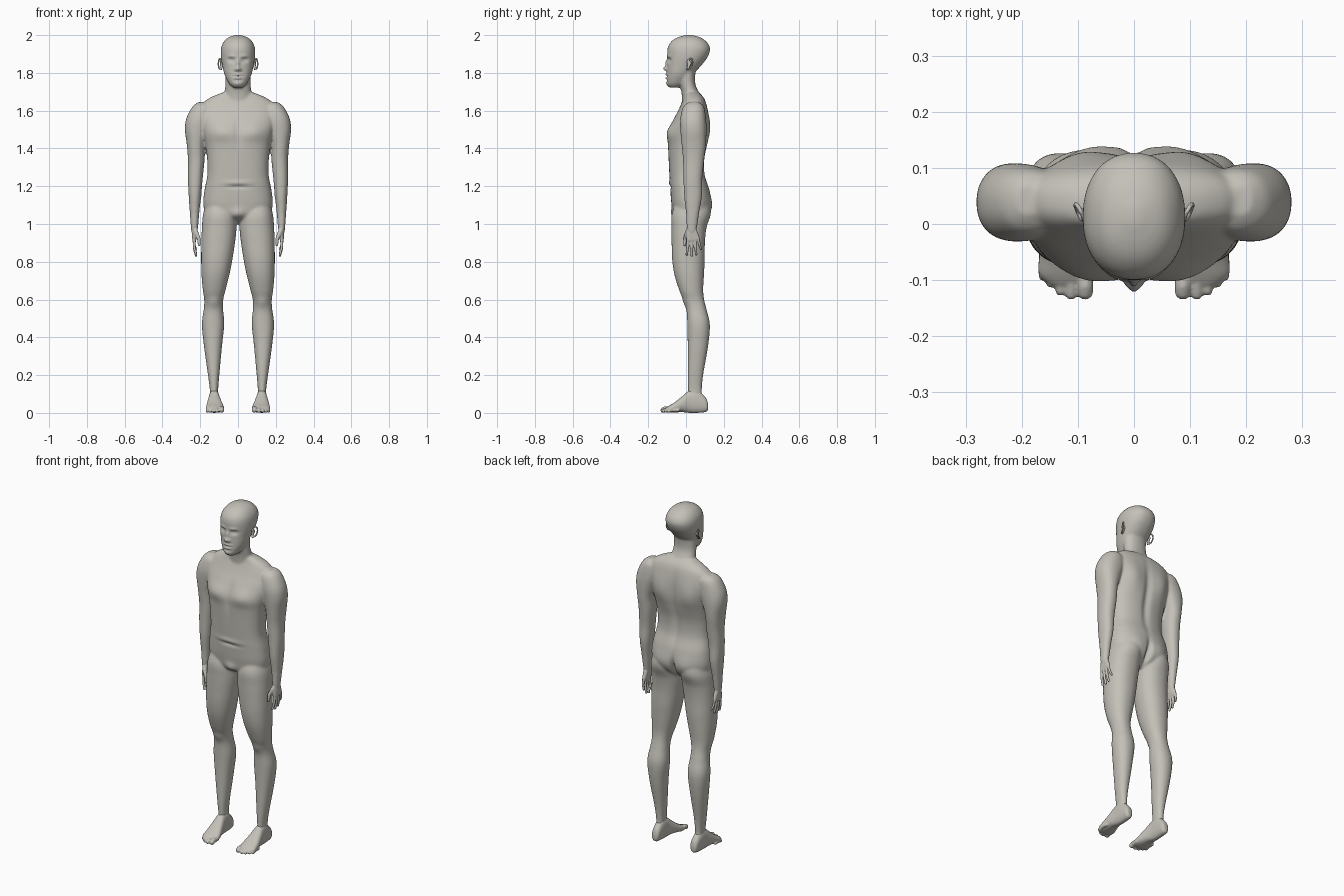
import bpy, bmesh, math
from mathutils import Vector, Matrix

skin = bpy.data.materials.new("warm_grey_skin")
skin.diffuse_color = (0.55, 0.53, 0.48, 1)


def spline(rows, steps=6):
    """Smoothly interpolate the rows of a section table."""
    out = []
    for i in range(len(rows) - 1):
        p0, p1 = rows[max(i - 1, 0)], rows[i]
        p2, p3 = rows[i + 1], rows[min(i + 2, len(rows) - 1)]
        for k in range(steps):
            t = k / steps
            out.append([0.5 * (2 * b + (c - a) * t + (2 * a - 5 * b + 4 * c - d) * t * t
                               + (3 * b - a - 3 * c + d) * t ** 3)
                        for a, b, c, d in zip(p0, p1, p2, p3)])
    return out + [list(rows[-1])]


def loft(bm, rows, side=1, power=2.2, along="z", n=48):
    """Closed skin over rounded sections: (position, x min, x max, b min, b max)."""
    rings = []
    for t, x0, x1, b0, b1 in spline(rows):
        ring = []
        for k in range(n):
            a = 2 * math.pi * k / n
            c, s = math.cos(a), math.sin(a)
            x = (x0 + x1) / 2 + (x1 - x0) / 2 * math.copysign(abs(c) ** (2 / power), c)
            b = (b0 + b1) / 2 + (b1 - b0) / 2 * math.copysign(abs(s) ** (2 / power), s)
            ring.append(bm.verts.new((side * x, b, t) if along == "z" else (side * x, t, b)))
        rings.append(ring)
    for r, q in zip(rings, rings[1:]):
        for k in range(n):
            bm.faces.new((r[k], r[(k + 1) % n], q[(k + 1) % n], q[k]))
    bm.faces.new(rings[0][::-1])
    bm.faces.new(rings[-1])


def hull(bm, balls, side=1):
    """Convex skin around balls (x, y, z, radius)."""
    tmp = bmesh.new()
    for x, y, z, r in balls:
        bmesh.ops.create_icosphere(tmp, subdivisions=3, radius=r,
                                   matrix=Matrix.Translation((side * x, y, z)))
    bmesh.ops.delete(tmp, geom=tmp.faces[:], context='FACES_ONLY')
    bmesh.ops.convex_hull(tmp, input=tmp.verts[:])
    bmesh.ops.delete(tmp, geom=[v for v in tmp.verts if not v.link_faces], context='VERTS')
    me = bpy.data.meshes.new("hull")
    tmp.to_mesh(me)
    tmp.free()
    bm.from_mesh(me)
    bpy.data.meshes.remove(me)


def digit(bm, balls, side):
    for a, b in zip(balls, balls[1:]):
        hull(bm, [a, b], side)


def finish(bm, name, voxel, smooth, bumps=()):
    """Fuse the pieces, relax the joints, then sculpt with soft bumps."""
    bmesh.ops.recalc_face_normals(bm, faces=bm.faces[:])
    me = bpy.data.meshes.new(name)
    bm.to_mesh(me)
    bm.free()
    ob = bpy.data.objects.new(name, me)
    bpy.context.collection.objects.link(ob)
    m = ob.modifiers.new("fuse", 'REMESH')
    m.mode, m.voxel_size = 'VOXEL', voxel
    m = ob.modifiers.new("relax", 'SMOOTH')
    m.factor, m.iterations = 0.5, smooth
    dg = bpy.context.evaluated_depsgraph_get()
    new = bpy.data.meshes.new_from_object(ob.evaluated_get(dg))
    ob.modifiers.clear()
    ob.data = new
    bpy.data.meshes.remove(me)
    new.name = name
    for (cx, cy, cz), (rx, ry, rz), push in bumps:
        for sx in ((cx, -cx) if cx else (0,)):
            for v in new.vertices:
                dz = (v.co.z - cz) / rz
                if abs(dz) < 2.6:
                    e = dz * dz + ((v.co.x - sx) / rx) ** 2 + ((v.co.y - cy) / ry) ** 2
                    if e < 7:
                        v.co.y += push * math.exp(-e)
    new.materials.clear()
    new.materials.append(skin)
    new.polygons.foreach_set("material_index", [0] * len(new.polygons))
    new.polygons.foreach_set("use_smooth", [True] * len(new.polygons))
    new.update()


def mirrored(rows):
    return [(z, -w, w, f, b) for z, w, f, b in rows]


# Torso, neck and head: height, half width, front, back
torso = [(1.00, .05, .0, .06), (1.04, .16, -.06, .11), (1.10, .183, -.076, .13),
         (1.18, .177, -.083, .124), (1.26, .162, -.088, .10), (1.34, .163, -.092, .098),
         (1.42, .172, -.096, .112), (1.48, .185, -.095, .12), (1.55, .2, -.068, .12),
         (1.60, .2, -.042, .115), (1.645, .18, -.022, .105), (1.675, .135, -.012, .09),
         (1.70, .07, -.01, .065)]
neck = [(1.60, .085, -.02, .10), (1.68, .073, -.022, .075), (1.74, .067, -.032, .05),
        (1.80, .067, -.04, .05), (1.86, .06, -.03, .065)]
head = [(1.722, .025, -.088, -.03), (1.74, .045, -.101, .0), (1.77, .062, -.103, .025),
        (1.80, .074, -.101, .045), (1.84, .083, -.1, .082), (1.88, .09, -.099, .112),
        (1.92, .091, -.099, .127), (1.95, .084, -.09, .12), (1.975, .067, -.068, .097),
        (1.99, .046, -.04, .07), (2.001, .012, 0, .03)]
# Limbs: height, inner, outer, front, back
arm = [(1.645, .17, .21, .015, .07), (1.62, .13, .242, -.015, .095), (1.56, .13, .273, -.03, .105),
       (1.50, .15, .281, -.03, .108), (1.42, .174, .271, -.023, .105), (1.34, .177, .265, -.016, .096),
       (1.24, .187, .265, -.013, .086), (1.15, .195, .261, -.01, .085), (1.06, .205, .255, 0, .07),
       (.98, .212, .249, .004, .058), (.95, .218, .246, .01, .052)]
leg = [(1.12, .03, .165, -.05, .11), (1.05, .012, .185, -.076, .124), (.98, .008, .191, -.077, .108),
       (.90, .016, .194, -.076, .1), (.81, .03, .195, -.073, .099), (.73, .046, .193, -.061, .095),
       (.65, .066, .186, -.036, .091), (.60, .078, .179, -.014, .096), (.55, .079, .181, .002, .108),
       (.47, .073, .191, .007, .126), (.36, .084, .181, .009, .118), (.20, .099, .159, .009, .091),
       (.12, .105, .149, .011, .084), (.06, .105, .15, .012, .088)]

body = bmesh.new()
loft(body, mirrored(torso), power=2.5)
loft(body, mirrored(neck))
loft(body, mirrored(head), power=2.2)
for s in (1, -1):
    loft(body, arm, s)
    loft(body, leg, s)

# Soft sculpting: centre, radii, push along y (mirrored when off centre)
bumps = [
    ((0, -.1, 1.822), (.011, .04, .012), -.02), ((0, -.1, 1.85), (.008, .04, .02), -.012),  # nose
    ((.013, -.1, 1.818), (.007, .03, .008), -.009),                                        # nostrils
    ((.036, -.09, 1.868), (.017, .04, .011), .014), ((.037, -.085, 1.867), (.011, .04, .006), -.006),  # eyes
    ((.034, -.09, 1.888), (.022, .04, .008), -.005),                                       # brows
    ((0, -.1, 1.791), (.022, .04, .006), -.008), ((0, -.1, 1.773), (.02, .04, .006), -.008),  # lips
    ((0, -.11, 1.782), (.024, .04, .0045), .007), ((0, -.1, 1.761), (.022, .04, .006), .004),
    ((0, -.1, 1.742), (.022, .03, .012), -.004),                                           # chin
    ((.085, -.09, 1.49), (.06, .06, .045), -.012), ((0, -.09, 1.48), (.02, .06, .08), .007),  # chest
    ((0, -.085, 1.217), (.07, .05, .014), -.005), ((0, -.085, 1.197), (.06, .05, .01), .006),  # belly fold
    ((0, -.075, 1.05), (.032, .05, .03), -.012),                                           # groin
    ((.075, .12, 1.09), (.06, .06, .06), .012), ((0, .12, 1.06), (.014, .06, .06), -.03),  # buttocks
    ((0, .11, 1.40), (.022, .05, .18), -.012), ((.1, .12, 1.51), (.06, .05, .08), .014),   # back
    ((.127, .0, .585), (.028, .04, .03), -.006),                                           # knees
]
finish(body, "body", .006, 8, bumps)

fingers = [(.012, .004, .830, .0075), (.030, .030, .825, .0078),
           (.048, .054, .832, .0075), (.065, .079, .860, .0065)]
toes = [(.087, -.135, .0145), (.112, -.135, .0105), (.131, -.128, .0095),
        (.148, -.114, .009), (.162, -.101, .0085)]
foot_rows = [(.117, .115, .138, .018, .045), (.105, .103, .148, .005, .08), (.06, .099, .153, 0, .122),
             (.02, .096, .156, 0, .12), (-.02, .086, .163, .004, .088), (-.06, .075, .169, .002, .056),
             (-.09, .073, .169, .001, .038), (-.108, .085, .15, .005, .026)]

for s, side in ((1, "left"), (-1, "right")):
    # Hand: palm, four spread fingers and a thumb
    bm = bmesh.new()
    hull(bm, [(.231, .03, .995, .017), (.232, .013, .915, .010), (.231, .064, .922, .0095),
              (.225, .008, .955, .012)], s)
    for y0, y1, tip, r in fingers:
        digit(bm, [(.232, y0, .92, r + .001), (.231, (y0 + y1) / 2, (.92 + tip) / 2, r),
                   (.222, y1, tip + r, r * .85)], s)
    digit(bm, [(.222, .006, .955, .012), (.207, -.005, .92, .0095), (.205, -.007, .89, .0075)], s)
    finish(bm, side + "_hand", .003, 3)

    # Foot: sole and instep with five toes
    bm = bmesh.new()
    loft(bm, foot_rows, s, 2.3, along="y")
    for x, tip, r in toes:
        digit(bm, [(x, tip + .06, r + .006, r), (x, tip + .025, r + .006, r),
                   (x, tip + r, r + .001, r)], s)
    finish(bm, side + "_foot", .0038, 3)

    # Ear: rim around a flat shell, with a lobe
    bm = bmesh.new()
    rim = []
    for k in range(10):
        a = math.radians(-110 + 30 * k)
        rim.append((.096 + .008 * math.cos(a), .019 + .015 * math.cos(a) + .006 * math.sin(a),
                    1.848 + .027 * math.sin(a), .0042))
    digit(bm, rim, s)
    hull(bm, [(.087, .012, 1.865, .006), (.089, .022, 1.85, .007), (.087, .012, 1.828, .006)], s)
    hull(bm, [(.089, .008, 1.82, .006), (.092, .013, 1.822, .005)], s)
    finish(bm, side + "_ear", .0025, 2)
